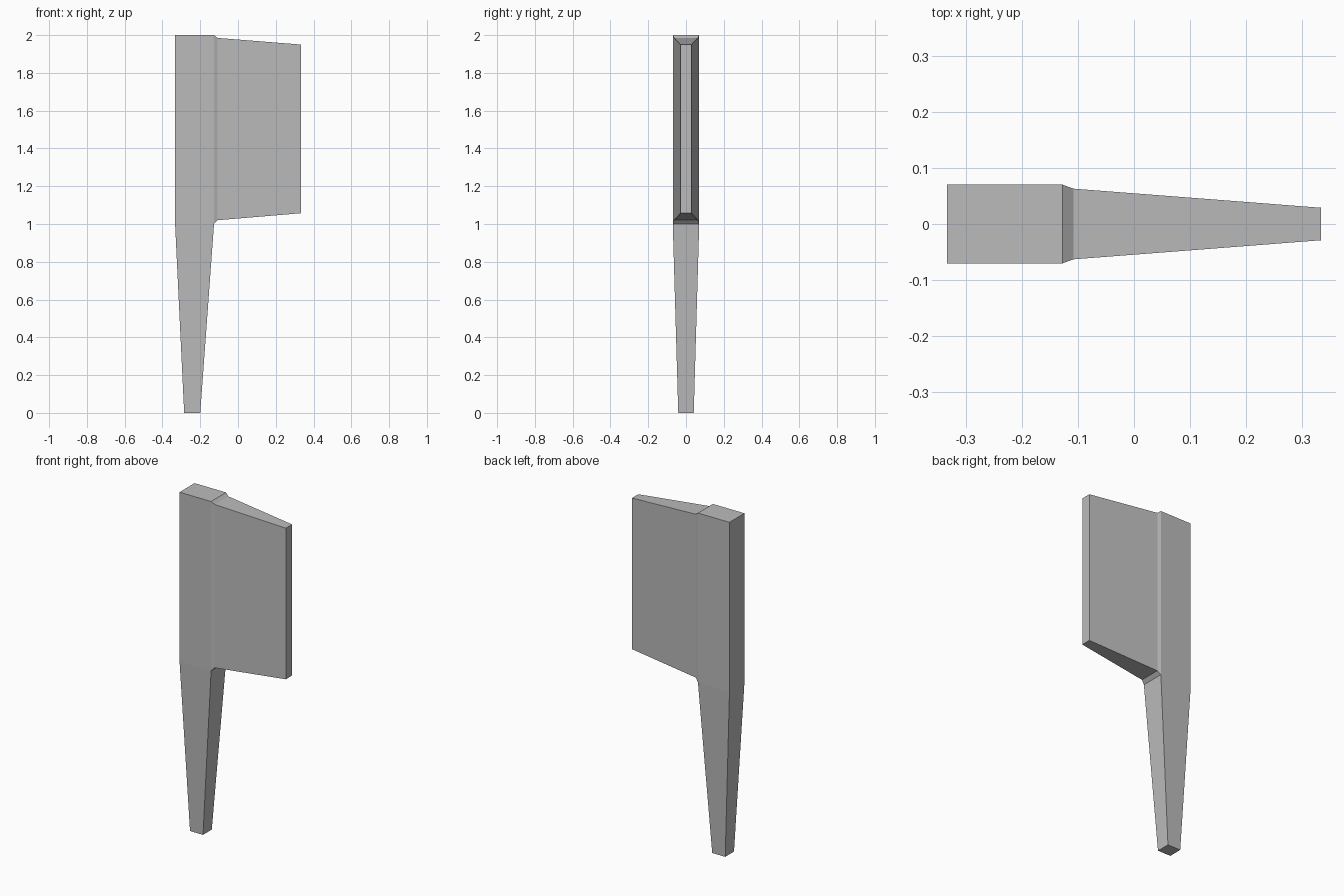
import bpy, bmesh

cube = bpy.data.objects.get("Cube")
if cube:
    bpy.data.objects.remove(cube, do_unlink=True)

grey = bpy.data.materials.new("plain grey")
grey.use_nodes = True
colour = (0.5, 0.5, 0.5, 1)
grey.diffuse_color = colour
grey.node_tree.nodes["Principled BSDF"].inputs["Base Color"].default_value = colour

bm = bmesh.new()


def bridge(a, b):
    """Join two four-sided rings and return the new side faces."""
    return [bm.faces.new((a[i], a[(i + 1) % 4], b[(i + 1) % 4], b[i])) for i in range(4)]


def level_ring(z, x0, x1, y):
    return [bm.verts.new(p) for p in ((x0, -y, z), (x1, -y, z), (x1, y, z), (x0, y, z))]


def upright_ring(x, y, z0, z1):
    return [bm.verts.new(p) for p in ((x, -y, z0), (x, y, z0), (x, y, z1), (x, -y, z1))]


# Tapered handle leading into the square spine
foot = level_ring(0, -0.285, -0.2, 0.041)
neck = level_ring(1, -0.333, -0.127, 0.07)
top = level_ring(2, -0.333, -0.127, 0.07)
bm.faces.new(foot[::-1])
bm.faces.new(top)
bridge(foot, neck)
spine_sides = bridge(neck, top)

# Blade grows out of the open +x side of the spine
bm.faces.remove(spine_sides[1])
root = [neck[1], neck[2], top[2], top[1]]
shoulder = upright_ring(-0.108, 0.063, 1.02, 1.985)
edge = upright_ring(0.333, 0.029, 1.057, 1.95)
bridge(root, shoulder)
bridge(shoulder, edge)
bm.faces.new(edge)
bmesh.ops.recalc_face_normals(bm, faces=bm.faces)

mesh = bpy.data.meshes.new("handled_blade")
bm.to_mesh(mesh)
bm.free()
mesh.materials.append(grey)
blade = bpy.data.objects.new("handled_blade", mesh)
bpy.context.collection.objects.link(blade)
